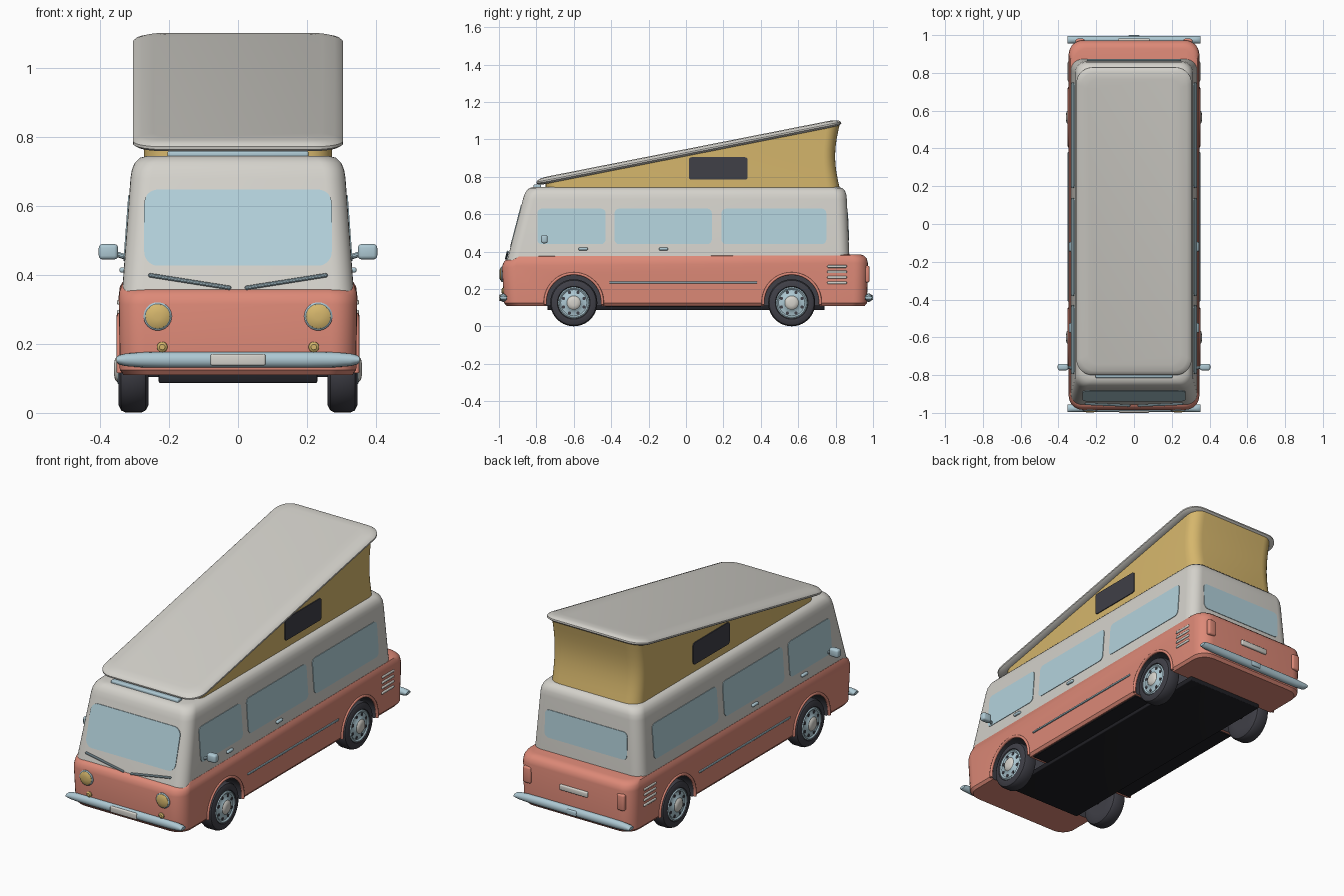
import bpy, bmesh, math
from mathutils import Vector, Matrix

if "Cube" in bpy.data.objects:
    bpy.data.objects.remove(bpy.data.objects["Cube"])


def material(name, rgb):
    m = bpy.data.materials.new(name)
    m.diffuse_color = (*rgb, 1)
    m.use_nodes = True
    m.node_tree.nodes["Principled BSDF"].inputs["Base Color"].default_value = m.diffuse_color
    return m


CREAM = material("cream paint", (0.66, 0.645, 0.60))
CORAL = material("coral paint", (0.72, 0.25, 0.185))
GLASS = material("pale blue glass", (0.45, 0.64, 0.71))
CHROME = material("pale blue chrome", (0.42, 0.58, 0.65))
CANVAS = material("yellow canvas", (0.67, 0.47, 0.15))
RUBBER = material("dark rubber", (0.05, 0.05, 0.063))
BLACK = material("underbody black", (0.014, 0.014, 0.018))


def finish(name, bm, mat, angle=35):
    bmesh.ops.recalc_face_normals(bm, faces=bm.faces)
    me = bpy.data.meshes.new(name)
    bm.to_mesh(me)
    bm.free()
    me.materials.append(mat)
    ob = bpy.data.objects.new(name, me)
    bpy.context.collection.objects.link(ob)
    smooth(ob, angle)
    return ob


def smooth(ob, angle=35):
    bpy.ops.object.select_all(action='DESELECT')
    ob.select_set(True)
    bpy.context.view_layer.objects.active = ob
    bpy.ops.object.shade_smooth_by_angle(angle=math.radians(angle))


def outline(x0, x1, y0, y1, r, n=7):
    """Rounded rectangle, counter-clockwise."""
    pts = []
    corners = [(x1 - r, y1 - r), (x0 + r, y1 - r), (x0 + r, y0 + r), (x1 - r, y0 + r)]
    for k, (cx, cy) in enumerate(corners):
        for i in range(n + 1):
            a = math.pi / 2 * (k + i / n)
            pts.append((cx + r * math.cos(a), cy + r * math.sin(a)))
    return pts


def skin(name, rings, mat, angle=35):
    """Join equal rings of points and cap both ends."""
    bm = bmesh.new()
    rows = [[bm.verts.new(p) for p in ring] for ring in rings]
    n = len(rows[0])
    for a, b in zip(rows, rows[1:]):
        for i in range(n):
            j = (i + 1) % n
            bm.faces.new((a[i], a[j], b[j], b[i]))
    bm.faces.new(rows[0])
    bm.faces.new(rows[-1])
    return finish(name, bm, mat, angle)


def plate(name, u0, u1, v0, v1, r, place, mat, proud=0.003):
    """Thin rounded plate laid on a surface given by place(u, v, depth)."""
    pts = outline(u0, u1, v0, v1, r)
    return skin(name, [[place(u, v, d) for u, v in pts] for d in (-0.004, proud)], mat)


def box(name, lo, hi, mat, bevel=0.0, segments=3):
    lo, hi = Vector(lo), Vector(hi)
    bm = bmesh.new()
    bmesh.ops.create_cube(bm, size=1)
    for v in bm.verts:
        v.co = (lo + hi) / 2 + v.co * (hi - lo)
    if bevel:
        bmesh.ops.bevel(bm, geom=bm.edges[:], offset=bevel, segments=segments,
                        profile=0.5, affect='EDGES')
    return finish(name, bm, mat, 50)


def lathe(name, profile, origin, axis, mat, n=32):
    """Turn (radius, height) points around an axis."""
    rot = Vector((0, 0, 1)).rotation_difference(Vector(axis)).to_matrix()
    rings = [[Vector(origin) + rot @ Vector((r * math.cos(2 * math.pi * i / n),
              r * math.sin(2 * math.pi * i / n), h)) for i in range(n)]
             for r, h in profile]
    return skin(name, rings, mat)


def rod(name, a, b, r, mat):
    d = Vector(b) - Vector(a)
    return lathe(name, [(r * .5, 0), (r, r * .6), (r, d.length - r * .6), (r * .5, d.length)],
                 a, d.normalized(), mat, 10)


# Surfaces of the cabin, used to lay windows on it
def slope(z):
    return (z - 0.34) / 0.34


def front_at(x, z, d):
    return (x, -0.96 + 0.088 * slope(z) - d, z)


def rear_at(x, z, d):
    return (x, 0.875 - 0.015 * slope(z) + d, z)


def side_at(s):
    return lambda y, z, d: (s * (0.337 - 0.025 * slope(z) + d), y, z)


# Lower body, its top edge dipping at the nose
def dip(z, y):
    t = min(max((-y - 0.87) / 0.07, 0), 1)
    return z - (0.025 * t * t * (3 - 2 * t) if z > 0.3 else 0)


body_rings = [(0.11, 0.332, -0.96, 0.955), (0.125, 0.343, -0.972, 0.968),
              (0.34, 0.346, -0.984, 0.972), (0.365, 0.343, -0.977, 0.966),
              (0.38, 0.335, -0.965, 0.95), (0.386, 0.32, -0.945, 0.93)]
body = skin("lower_body", [[(x, y, dip(z, y)) for x, y in outline(-w, w, a, b, 0.075)]
                           for z, w, a, b in body_rings], CORAL)

# Wheel arches cut into the lower body
AXLES = (-0.6, 0.565)
body.data.materials.append(RUBBER)
for s in (-1, 1):
    for y in AXLES:
        cutter = lathe("arch_cutter", [(0.15, 0), (0.15, 0.25)], (s * 0.2, y, 0.13), (s, 0, 0), RUBBER, 48)
        mod = body.modifiers.new("arch", 'BOOLEAN')
        mod.operation, mod.solver, mod.object = 'DIFFERENCE', 'EXACT', cutter
        mod.material_mode = 'TRANSFER'
        bpy.context.view_layer.objects.active = body
        bpy.ops.object.modifier_apply(modifier=mod.name)
        bpy.data.objects.remove(cutter)
smooth(body)

# Cabin
cabin_rings = [(0.34, 0.337, -0.96, 0.875), (0.68, 0.312, -0.872, 0.86),
               (0.705, 0.308, -0.864, 0.857), (0.725, 0.30, -0.853, 0.85),
               (0.74, 0.285, -0.837, 0.835), (0.746, 0.262, -0.815, 0.815)]
skin("cabin", [[(x, y, z) for x, y in outline(-w, w, a, b, 0.06)]
               for z, w, a, b in cabin_rings], CREAM)

# Pop-up roof lid, tilted up towards the rear
TILT = 0.195
tilt = Matrix.Translation((0, 0.015, 0.93)) @ Matrix.Rotation(TILT, 4, 'X')
lid_rings = [(-0.016, 0.03), (-0.012, 0.01), (-0.005, 0), (0.003, 0),
             (0.011, 0.008), (0.017, 0.025), (0.021, 0.06)]
skin("roof_lid", [[tilt @ Vector((x, y, h)) for x, y in
                   outline(-0.305 + i, 0.305 - i, -0.83 + i, 0.83 - i, 0.085 - i * 0.5)]
                  for h, i in lid_rings], CREAM)

# Canvas tent under the lid, its back wall drawn inwards
canvas = []
for k in range(9):
    t = k / 8
    ring = []
    for x, y in outline(-0.272, 0.272, -0.75, 0.822, 0.07):
        top = 0.922 + (y - 0.015) * math.tan(TILT)
        pull = 0.025 * math.sin(math.pi * t) * max(0, (y - 0.6) / 0.222)
        ring.append((x, y - pull, 0.738 + (top - 0.738) * t))
    canvas.append(ring)
skin("canvas_tent", canvas, CANVAS)
box("roof_front_bar", (-0.205, -0.815, 0.738), (0.205, -0.775, 0.76), CHROME, 0.007)

# Front and rear glass
plate("windscreen", -0.272, 0.272, 0.427, 0.648, 0.04, front_at, GLASS)
plate("rear_window", -0.25, 0.25, 0.46, 0.61, 0.025, rear_at, GLASS)

# Sides: windows, handles, trim, vents, mirrors
for s in (-1, 1):
    for k, (a, b) in enumerate([(-0.795, -0.43), (-0.382, 0.138), (0.19, 0.75)]):
        plate(f"side_window_{k}", a, b, 0.44, 0.63, 0.025, side_at(s), GLASS)
    plate("tent_window", 0.015, 0.33, 0.785, 0.905, 0.015,
          lambda y, z, d: (s * (0.272 + d), y, z), RUBBER, 0.005)
    for y in (-0.55, -0.12):
        box("door_handle", (s * 0.334 - 0.01, y - 0.025, 0.407),
            (s * 0.334 + 0.01, y + 0.025, 0.422), CHROME, 0.006)
    box("side_trim", (s * 0.346 - 0.005, -0.41, 0.23), (s * 0.346 + 0.005, 0.38, 0.24), CHROME, 0.003)
    for k in range(4):
        z = 0.234 + 0.029 * k
        box("engine_vent", (s * 0.344 - 0.007, 0.755, z - 0.007),
            (s * 0.344 + 0.007, 0.86, z + 0.007), CREAM, 0.005)
    rod("mirror_arm", (s * 0.32, -0.765, 0.45), (s * 0.365, -0.755, 0.465), 0.008, CHROME)
    box("mirror", (s * 0.376 - 0.028, -0.775, 0.445), (s * 0.376 + 0.028, -0.74, 0.49), CHROME, 0.011)

# Wheels with hub, slots and cap, plus arch lips
for s in (-1, 1):
    for y in AXLES:
        c = Vector((s * 0.26, y, 0.127))
        lathe("tyre", [(0.07, 0), (0.105, 0), (0.12, 0.008), (0.126, 0.02), (0.126, 0.066),
                       (0.12, 0.079), (0.105, 0.086), (0.088, 0.086), (0.082, 0.076)],
              c, (s, 0, 0), RUBBER, 40)
        lathe("wheel_rim", [(0.084, 0.07), (0.084, 0.083), (0.078, 0.087), (0.07, 0.081),
                            (0.05, 0.083), (0.04, 0.09)], c, (s, 0, 0), CHROME)
        lathe("hub_cap", [(0.037, 0.08), (0.037, 0.09), (0.03, 0.097), (0.015, 0.1)],
              c, (s, 0, 0), CREAM)
        for k in range(8):
            a = math.pi / 4 * (k + 0.5)
            p = c + Vector((s * 0.078, 0.06 * math.cos(a), 0.06 * math.sin(a)))
            lathe("rim_slot", [(0.009, 0), (0.009, 0.006)], p, (s, 0, 0), RUBBER, 10)
        lip = []
        for i in range(25):
            a = math.radians(-5 + 190 * i / 24)
            lip.append([(s * 0.344 + 0.008 * math.sin(b), y + (0.153 + 0.008 * math.cos(b)) * math.cos(a),
                         0.13 + (0.153 + 0.008 * math.cos(b)) * math.sin(a))
                        for b in [math.pi / 4 * j for j in range(8)]])
        skin("arch_lip", lip, CORAL, 50)

# Underbody
box("floor_pan", (-0.325, -0.43, 0.104), (0.325, 0.4, 0.115), BLACK)
box("chassis", (-0.23, -0.74, 0.087), (0.23, 0.74, 0.113), BLACK, 0.004)
for y in AXLES:
    rod("axle", (-0.28, y, 0.127), (0.28, y, 0.127), 0.015, BLACK)

# Bumpers with tapered ends, number plates
for name, s in (("front_bumper", -1), ("rear_bumper", 1)):
    rings = []
    for x, k in [(-0.352, .35), (-0.345, .6), (-0.325, .8), (-0.28, .95), (-0.2, 1),
                 (0.2, 1), (0.28, .95), (0.325, .8), (0.345, .6), (0.352, .35)]:
        rings.append([(x, s * 0.976 + 0.02 * math.cos(a), 0.154 + 0.023 * k * math.sin(a))
                      for a in [math.pi / 8 * i for i in range(16)]])
    skin(name, rings, CHROME, 50)
box("front_plate", (-0.08, -1.0, 0.137), (0.08, -0.985, 0.171), CREAM, 0.006)
box("rear_plate", (-0.085, 0.965, 0.252), (0.085, 0.982, 0.282), CREAM, 0.006)
box("rear_bumper_pad", (-0.03, 0.98, 0.14), (0.03, 1.0, 0.168), CHROME, 0.006)

# Lamps and wipers
for s in (-1, 1):
    lathe("headlamp_rim", [(0.041, 0), (0.041, 0.016), (0.036, 0.02)],
          (s * 0.233, -0.97, 0.28), (0, -1, 0), CHROME)
    lathe("headlamp", [(0.036, 0), (0.035, 0.021), (0.025, 0.026), (0.01, 0.028)],
          (s * 0.233, -0.97, 0.28), (0, -1, 0), CANVAS)
    lathe("indicator", [(0.016, 0), (0.015, 0.012), (0.008, 0.017)],
          (s * 0.22, -0.97, 0.191), (0, -1, 0), CANVAS, 20)
    box("tail_lamp", (s * 0.285 - 0.024, 0.955, 0.235), (s * 0.285 + 0.024, 0.981, 0.325), CORAL, 0.01)
    rod("wiper", front_at(s * 0.02, 0.362, 0.008), front_at(s * 0.26, 0.4, 0.008), 0.006, CHROME)
